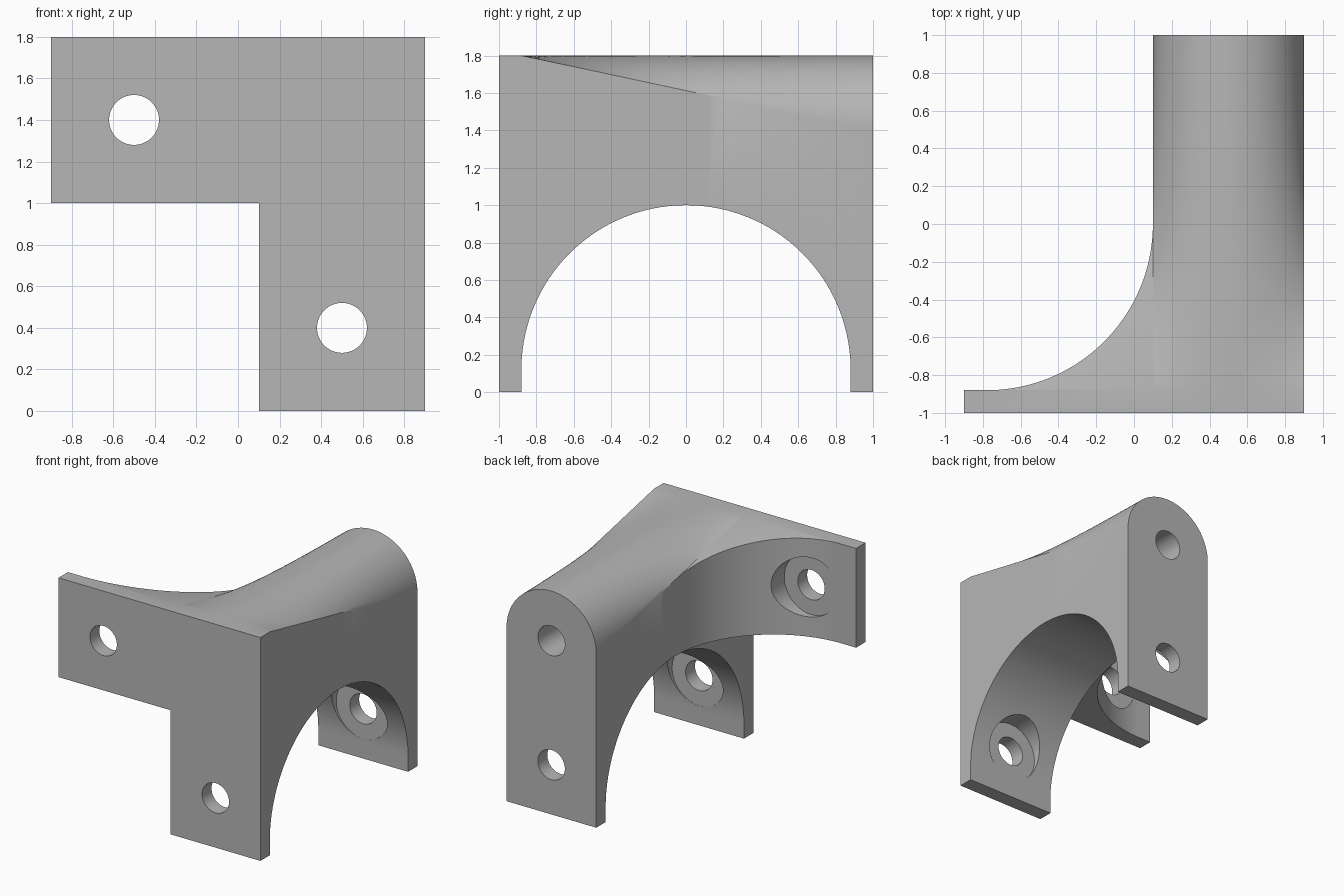
import bpy, bmesh
from math import sin, cos, pi, radians
from mathutils import Vector

if "Cube" in bpy.data.objects:
    bpy.data.objects.remove(bpy.data.objects["Cube"])

PLATE, RAD, TOP = 0.12, 0.88, 1.8
FACE = PLATE - 1              # inner face of the front plate
SLOPE = 0.4 / (1 - FACE)      # fall of the saddle edge towards the back

grey = bpy.data.materials.new("plain_grey")
grey.use_nodes = True
COLOUR = (0.47, 0.47, 0.47, 1)
grey.diffuse_color = COLOUR
grey.node_tree.nodes["Principled BSDF"].inputs["Base Color"].default_value = COLOUR


def make_object(name, bm):
    bmesh.ops.recalc_face_normals(bm, faces=bm.faces)
    mesh = bpy.data.meshes.new(name)
    bm.to_mesh(mesh)
    bm.free()
    mesh.materials.append(grey)
    obj = bpy.data.objects.new(name, mesh)
    bpy.context.collection.objects.link(obj)
    return obj


def prism(name, points, direction):
    """Extrude a closed outline of 3D points along a direction."""
    bm = bmesh.new()
    face = bm.faces.new([bm.verts.new(p) for p in points])
    geom = bmesh.ops.extrude_face_region(bm, geom=[face])["geom"]
    moved = [v for v in geom if isinstance(v, bmesh.types.BMVert)]
    bmesh.ops.translate(bm, verts=moved, vec=Vector(direction))
    return make_object(name, bm)


def bore(name, x, z, radius, y0, y1, sides=64):
    ring = [(x + radius * cos(2 * pi * i / sides), y0, z + radius * sin(2 * pi * i / sides))
            for i in range(sides)]
    return prism(name, ring, (0, y1 - y0, 0))


def combine(target, tool, operation):
    """Apply a boolean and discard the tool object."""
    tool.hide_render = True
    mod = target.modifiers.new("combine", "BOOLEAN")
    mod.operation, mod.solver, mod.object = operation, "EXACT", tool
    graph = bpy.context.evaluated_depsgraph_get()
    result = bpy.data.meshes.new_from_object(target.evaluated_get(graph))
    target.modifiers.clear()
    target.data = result
    bpy.data.objects.remove(tool)


def saddle_section(y, steps=40):
    """Upright outline whose flat top blends into a half round."""
    t = max(0, (y - FACE) / (1 - FACE))
    pts = [(0.9, y, 0)]
    for i in range(steps + 1):
        s = 1 - 2 * i / steps
        x = (1 - t) * s + t * sin(s * pi / 2)
        pts.append((0.5 + 0.4 * x, y, TOP - 0.4 * t * (1 - cos(s * pi / 2))))
    return pts + [(0.1, y, 0)]


# Main body lofted from the square front to the rounded back
bm = bmesh.new()
stations = [-1] + [FACE + (1 - FACE) * i / 32 for i in range(33)]
rings = [[bm.verts.new(p) for p in saddle_section(y)] for y in stations]
for a, b in zip(rings, rings[1:]):
    for i in range(len(a)):
        j = (i + 1) % len(a)
        bm.faces.new((a[i], a[j], b[j], b[i]))
bm.faces.new(rings[0])
bm.faces.new(rings[-1])
body = make_object("bracket", bm)

# Arched tunnel through the body
arch = [(0, RAD * cos(pi * i / 96), PLATE + RAD * sin(pi * i / 96)) for i in range(97)]
tunnel = prism("tunnel_cutter", arch + [(0, -RAD, -0.2), (0, RAD, -0.2)], (1.2, 0, 0))
combine(body, tunnel, "DIFFERENCE")

# Side wing: flat plate and curved web with a sloping top
plate = prism("wing_plate", [(-0.9, -1, 1), (0.1, -1, 1), (0.1, -1, TOP), (-0.9, -1, TOP)],
              (0, PLATE, 0))
curve = [(-0.78 + RAD * sin(pi / 2 * i / 48), -RAD * cos(pi / 2 * i / 48), 1) for i in range(49)]
web = prism("wing_web", curve + [(0.1, FACE, 1)], (0, 0, TOP - 1))
for v in web.data.vertices:
    if v.co.z > 1.5:
        v.co.z = TOP - SLOPE * (v.co.y - FACE)
combine(plate, web, "UNION")
combine(body, plate, "UNION")

# Screw holes and counterbores
for name, x, z, radius, y0, y1 in (
        ("wing_hole", -0.5, 1.4, 0.12, -1.2, -0.5),
        ("wing_counterbore", -0.5, 1.4, 0.24, FACE, -0.2),
        ("leg_holes", 0.5, 0.4, 0.12, -1.2, 1.2),
        ("leg_counterbores", 0.5, 0.4, 0.24, FACE, -FACE),
        ("back_hole", 0.5, 1.4, 0.12, 0.4, 1.2)):
    combine(body, bore(name + "_cutter", x, z, radius, y0, y1), "DIFFERENCE")

bpy.ops.object.select_all(action="DESELECT")
body.select_set(True)
bpy.context.view_layer.objects.active = body
bpy.ops.object.shade_smooth_by_angle(angle=radians(30))
